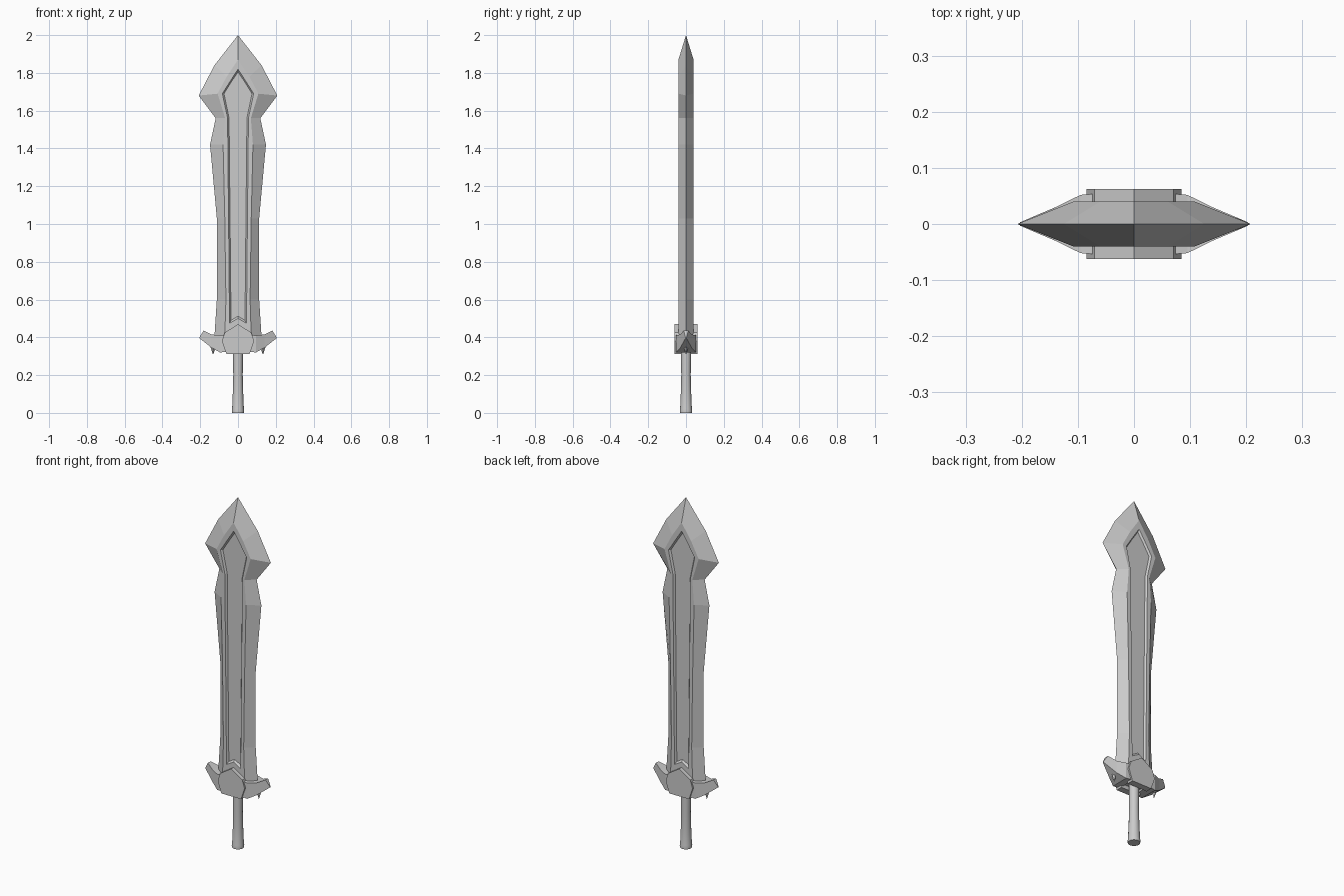
import bpy, bmesh
from mathutils import Matrix

cube = bpy.data.objects.get("Cube")
if cube:
    bpy.data.objects.remove(cube)

steel = bpy.data.materials.new("grey steel")
steel.use_nodes = True
grey = (0.6, 0.6, 0.6, 1)
steel.diffuse_color = grey
steel.node_tree.nodes["Principled BSDF"].inputs["Base Color"].default_value = grey


def finish(bm, name):
    bmesh.ops.recalc_face_normals(bm, faces=bm.faces)
    mesh = bpy.data.meshes.new(name)
    bm.to_mesh(mesh)
    bm.free()
    mesh.materials.append(steel)
    obj = bpy.data.objects.new(name, mesh)
    bpy.context.collection.objects.link(obj)
    return obj


def ring(bm, half, y):
    """Closed loop from a right-hand outline that starts and ends on x = 0."""
    pts = half + [(-x, z) for x, z in half[-2:0:-1]]
    return [bm.verts.new((x, y, z)) for x, z in pts]


def bridge(bm, a, b):
    for i in range(len(a)):
        j = (i + 1) % len(a)
        bm.faces.new((a[i], a[j], b[j], b[i]))


# Blade: sharp edge, raised ridge and sunken centre panel on both sides
edge = [(0, 2), (.125, 1.84), (.208, 1.68), (.118, 1.56), (.148, 1.42),
        (.112, 1.03), (.112, .6), (.125, .4), (0, .4)]
ridge = [(0, 1.87), (.06, 1.78), (.108, 1.69), (.068, 1.56), (.079, 1.42),
         (.07, 1.03), (.064, .6), (.07, .4), (0, .4)]
lip = [(0, 1.82), (.042, 1.755), (.083, 1.69), (.055, 1.56), (.054, 1.42),
       (.05, 1.03), (.046, .6), (.044, .475), (0, .5)]
floor = [(0, 1.805), (.037, 1.75), (.074, 1.69), (.047, 1.56), (.046, 1.42),
         (.042, 1.03), (.038, .6), (.037, .49), (0, .512)]
bm = bmesh.new()
rim = ring(bm, edge, 0)
for side in (-1, 1):
    loops = [rim, ring(bm, ridge, side * .04), ring(bm, lip, side * .04),
             ring(bm, floor, side * .03)]
    for a, b in zip(loops, loops[1:]):
        bridge(bm, a, b)
    bm.faces.new(loops[-1])
finish(bm, "blade")

# Guard: pointed plates on the front and back
plate = [(0, .47), (.07, .425), (.085, .38), (.062, .313), (0, .313)]
for side, name in ((-1, "front_guard_plate"), (1, "back_guard_plate")):
    bm = bmesh.new()
    inner = ring(bm, plate, side * .025)
    outer = ring(bm, plate, side * .062)
    bridge(bm, inner, outer)
    bm.faces.new(inner)
    bm.faces.new(outer)
    finish(bm, name)

# Guard core between the plates
bm = bmesh.new()
bmesh.ops.create_cube(bm, size=1, matrix=Matrix.Translation((0, 0, .375))
                      @ Matrix.Diagonal((.13, .07, .08, 1)))
finish(bm, "guard_core")

# Wings: sections of x, low z, high z and half depth, with a spike below
sections = [(.05, .325, .415, .055), (.095, .32, .41, .052),
            (.14, .345, .415, .03), (.182, .378, .436, .012),
            (.203, .394, .402, .003)]
for side, word in ((1, "left"), (-1, "right")):
    bm = bmesh.new()
    loops = [[bm.verts.new((side * x, y, z)) for y, z in
              ((-d, lo), (d, lo), (d, hi), (-d, hi))] for x, lo, hi, d in sections]
    for a, b in zip(loops, loops[1:]):
        bridge(bm, a, b)
    bm.faces.new(loops[0])
    bm.faces.new(loops[-1])
    finish(bm, word + "_guard_wing")

    bm = bmesh.new()
    base = [bm.verts.new((side * x, y, z)) for x, y, z in
            ((.112, 0, .36), (.132, -.016, .36), (.155, 0, .375), (.132, .016, .36))]
    tip = bm.verts.new((side * .132, 0, .308))
    bm.faces.new(base)
    for i in range(4):
        bm.faces.new((base[i], base[(i + 1) % 4], tip))
    finish(bm, word + "_guard_spike")

# Grip: round handle flaring into a small end cap
profile = [(.032, 0), (.033, .012), (.031, .022), (.027, .12), (.025, .2), (.027, .36)]
bm = bmesh.new()
loops = []
for r, z in profile:
    made = bmesh.ops.create_circle(bm, segments=16, radius=r,
                                   matrix=Matrix.Translation((0, 0, z)))
    loops.append(made["verts"])
for a, b in zip(loops, loops[1:]):
    bridge(bm, a, b)
bm.faces.new(loops[0])
bm.faces.new(loops[-1])
grip = finish(bm, "grip")
bpy.ops.object.select_all(action="DESELECT")
grip.select_set(True)
bpy.context.view_layer.objects.active = grip
bpy.ops.object.shade_smooth_by_angle()
